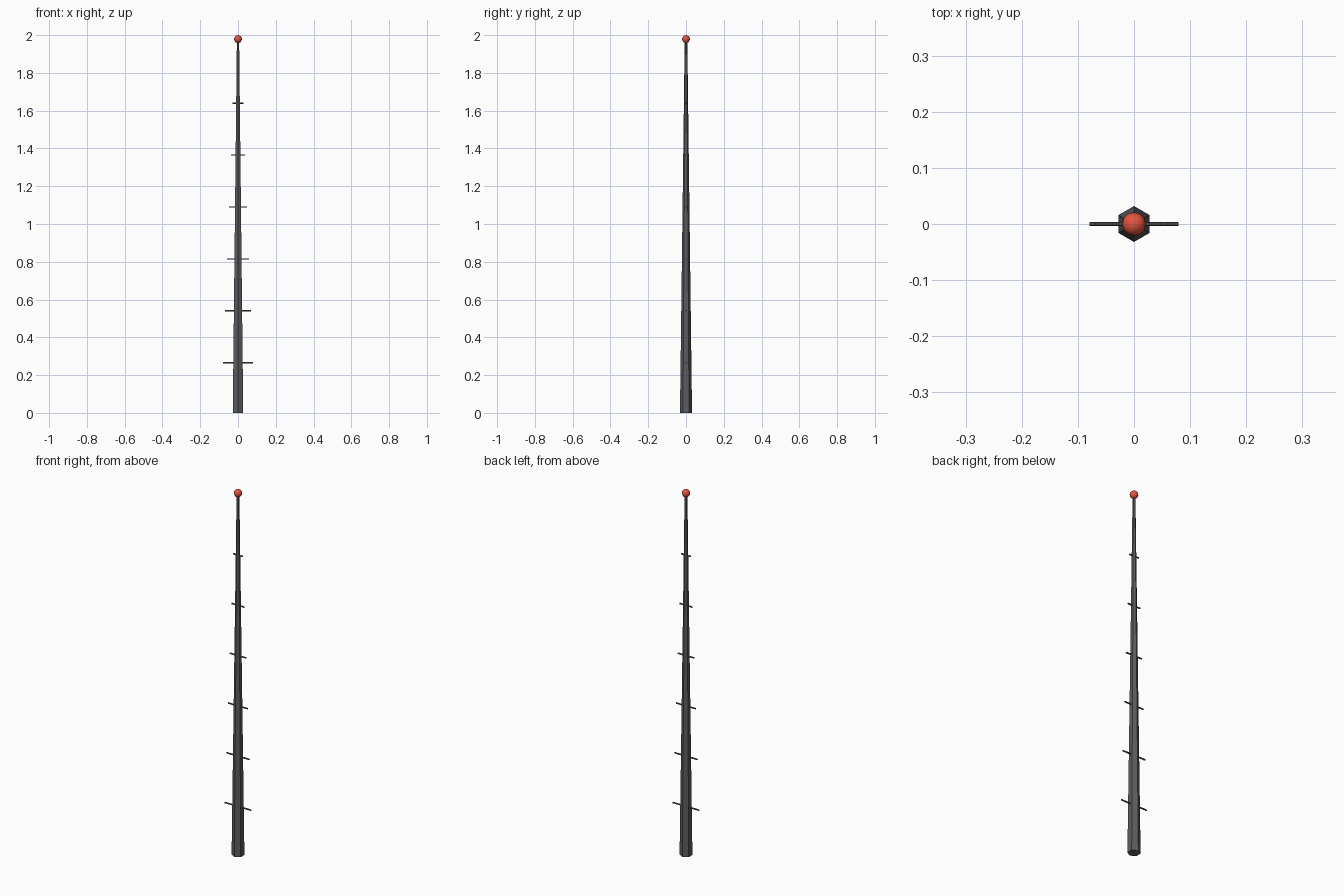
import bpy
from math import pi

if "Cube" in bpy.data.objects:
    bpy.data.objects.remove(bpy.data.objects["Cube"])


def material(name, rgb):
    mat = bpy.data.materials.new(name)
    mat.diffuse_color = (*rgb, 1)
    mat.use_nodes = True
    mat.node_tree.nodes["Principled BSDF"].inputs["Base Color"].default_value = mat.diffuse_color
    return mat


def finish(name, mat):
    obj = bpy.context.object
    obj.name = name
    obj.data.materials.append(mat)
    return obj


steel = material("dark_steel", (0.11, 0.11, 0.12))
red = material("red_lamp", (0.8, 0.09, 0.05))

# Tapered six-sided mast, corners on the y axis
mast_top = 1.97
bpy.ops.mesh.primitive_cone_add(vertices=6, radius1=0.032, radius2=0.007,
                                depth=mast_top, location=(0, 0, mast_top / 2))
finish("mast", steel)

# Climbing rungs, shorter towards the top
for i in range(6):
    half = 0.079 - 0.0102 * i
    bpy.ops.mesh.primitive_cylinder_add(vertices=6, radius=0.004, depth=2 * half,
                                        location=(0, 0, 0.265 + 0.275 * i),
                                        rotation=(0, pi / 2, 0))
    finish(f"rung_{i + 1}", steel)

# Warning lamp at the tip
bpy.ops.mesh.primitive_uv_sphere_add(segments=12, ring_count=8, radius=0.021,
                                     location=(0, 0, 1.979))
finish("warning_lamp", red)
bpy.ops.object.shade_smooth_by_angle()
